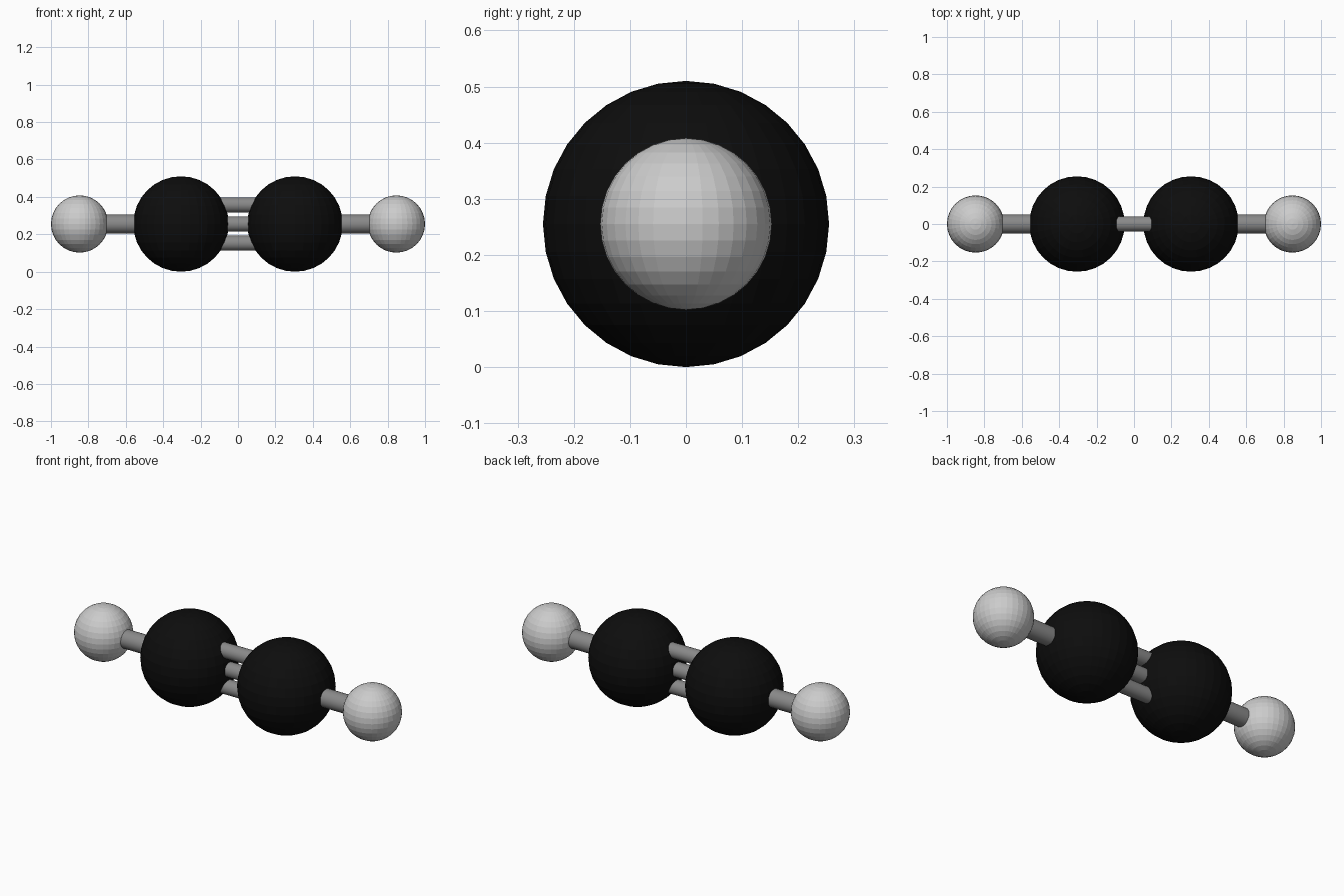
import bpy
from math import pi

if "Cube" in bpy.data.objects:
    bpy.data.objects.remove(bpy.data.objects["Cube"])

Z = 0.255                      # height of the molecule axis
CARBON_X, CARBON_R = 0.305, 0.255
HYDROGEN_X, HYDROGEN_R = 0.847, 0.153


def material(name, value):
    m = bpy.data.materials.new(name)
    m.diffuse_color = (value, value, value, 1)
    m.use_nodes = True
    m.node_tree.nodes["Principled BSDF"].inputs["Base Color"].default_value = m.diffuse_color
    return m


black = material("black", 0.004)
grey = material("bond_grey", 0.25)


def atom(name, x, r, mat=None):
    bpy.ops.mesh.primitive_uv_sphere_add(segments=32, ring_count=16, radius=r, location=(x, 0, Z))
    ob = bpy.context.object
    ob.name = name
    if mat:
        ob.data.materials.append(mat)


def bond(name, x0, x1, z, r):
    bpy.ops.mesh.primitive_cylinder_add(vertices=32, radius=r, depth=abs(x1 - x0),
                                        location=((x0 + x1) / 2, 0, z), rotation=(0, pi / 2, 0))
    ob = bpy.context.object
    ob.name = name
    ob.data.materials.append(grey)
    bpy.ops.object.shade_smooth_by_angle()


# Atoms and single bonds, mirrored left and right
for side, s in (("left", -1), ("right", 1)):
    atom(f"carbon_{side}", s * CARBON_X, CARBON_R, black)
    atom(f"hydrogen_{side}", s * HYDROGEN_X, HYDROGEN_R)
    bond(f"single_bond_{side}", s * CARBON_X, s * HYDROGEN_X, Z, 0.051)

# Triple bond stacked vertically between the carbons
for i, dz in enumerate((-0.102, 0, 0.102)):
    bond(f"triple_bond_{i + 1}", -CARBON_X, CARBON_X, Z + dz, 0.041)
